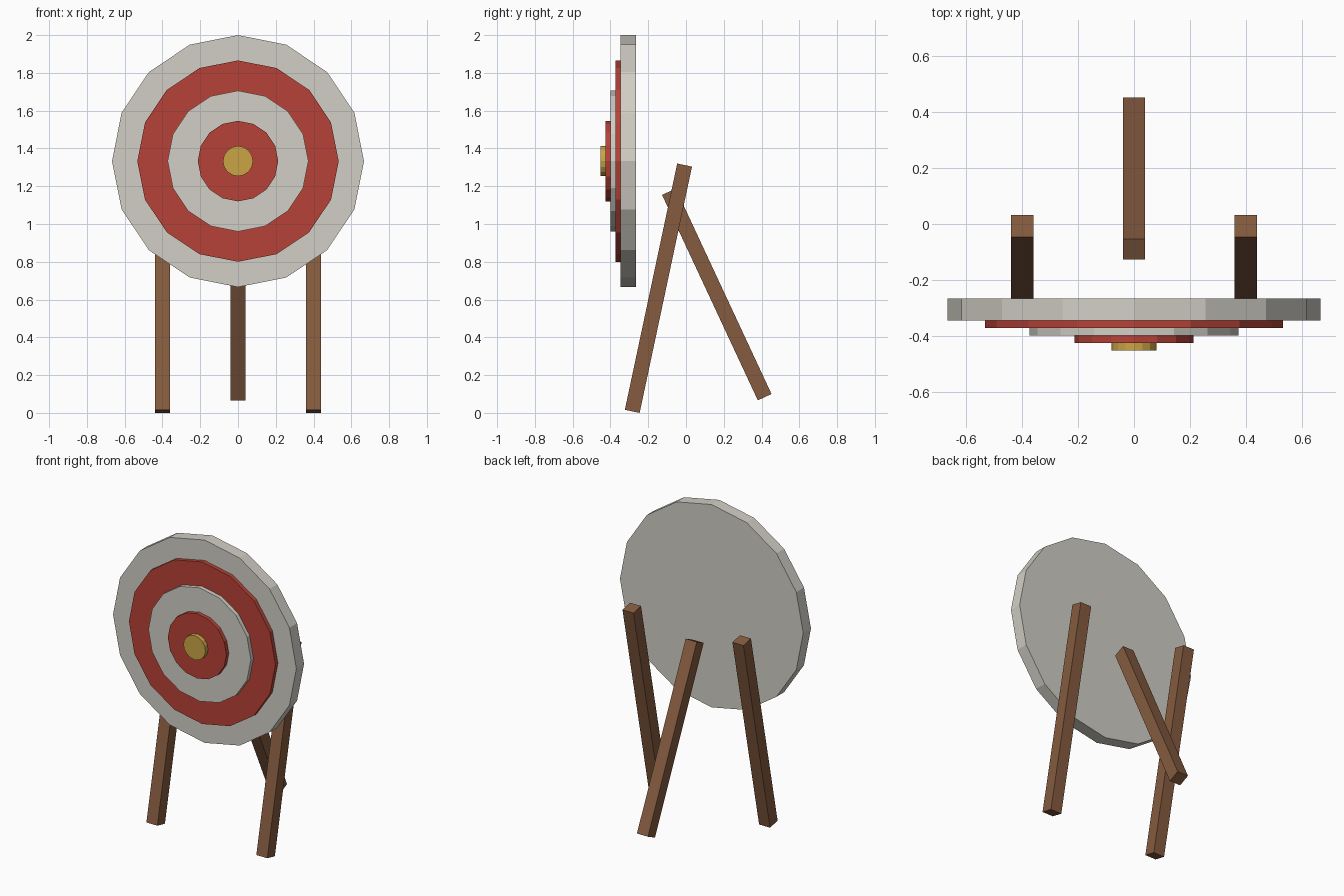
import bpy
from math import radians

cube = bpy.data.objects.get("Cube")
if cube:
    bpy.data.objects.remove(cube, do_unlink=True)


def make_material(name, color):
    mat = bpy.data.materials.new(name)
    mat.use_nodes = True
    mat.diffuse_color = (*color, 1)
    mat.node_tree.nodes["Principled BSDF"].inputs["Base Color"].default_value = (*color, 1)
    return mat


off_white = make_material("off white", (0.64, 0.62, 0.56))
red = make_material("red", (0.47, 0.055, 0.038))
gold = make_material("gold", (0.60, 0.37, 0.06))
wood = make_material("brown wood", (0.235, 0.105, 0.05))


def disc(name, radius, front, back, mat):
    """Sixteen-sided disc facing the front."""
    bpy.ops.mesh.primitive_cylinder_add(
        vertices=16, radius=radius, depth=back - front,
        location=(0, (front + back) / 2, 1.333), rotation=(radians(90), 0, 0))
    obj = bpy.context.object
    obj.name = name
    obj.data.materials.append(mat)


def leg(name, location, length, tilt):
    """Square beam leaning in the depth direction."""
    bpy.ops.mesh.primitive_cube_add(size=1, location=location,
                                    rotation=(radians(tilt), 0, 0))
    obj = bpy.context.object
    obj.name = name
    obj.scale = (0.08, 0.08, length)
    obj.data.materials.append(wood)


# Stepped target face, each disc standing proud of the one behind it
back = -0.266
for name, radius, front, mat in (
        ("target_board", 0.667, -0.346, off_white),
        ("outer_red_ring", 0.533, -0.372, red),
        ("middle_white_ring", 0.373, -0.399, off_white),
        ("inner_red_ring", 0.213, -0.425, red),
        ("bullseye", 0.08, -0.453, gold)):
    disc(name, radius, front, back, mat)
    back = front

# Tripod stand
for side, x in (("left", 0.4), ("right", -0.4)):
    leg(f"front_leg_{side}", (x, -0.146, 0.66), 1.333, -12)
leg("back_leg", (0, 0.163, 0.627), 1.2, 25)
